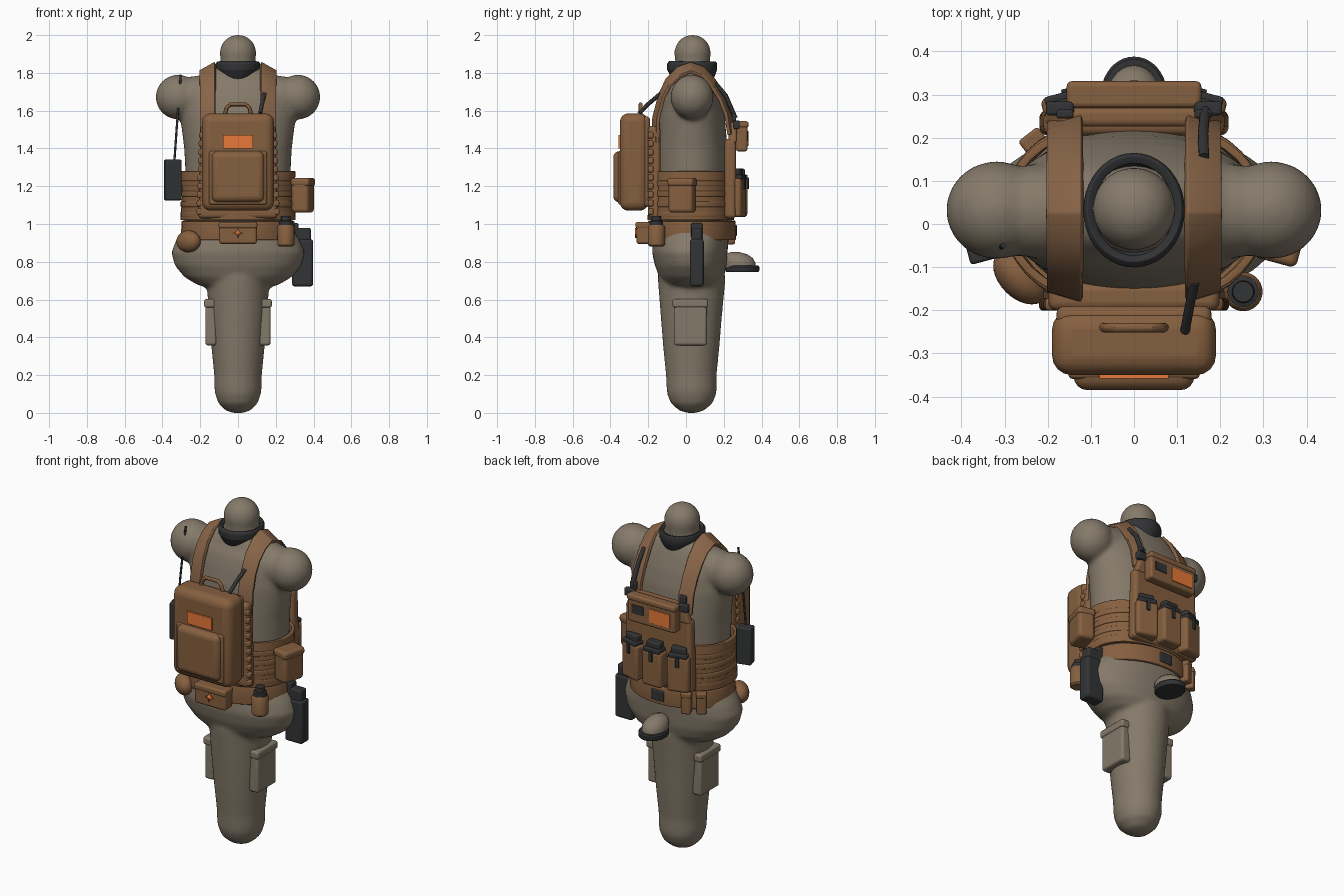
import bpy, bmesh, math
from mathutils import Vector, Matrix

cube = bpy.data.objects.get("Cube")
if cube:
    bpy.data.objects.remove(cube, do_unlink=True)


def material(name, r, g, b):
    m = bpy.data.materials.new(name)
    m.use_nodes = True
    m.diffuse_color = (r, g, b, 1)
    bsdf = m.node_tree.nodes["Principled BSDF"]
    bsdf.inputs["Base Color"].default_value = (r, g, b, 1)
    bsdf.inputs["Roughness"].default_value = 0.8
    return m


CLOTH = material("drab cloth", .235, .195, .145)
BROWN = material("coyote brown", .235, .115, .05)
STRAP = material("strap tan", .25, .13, .065)
DARK = material("charcoal", .032, .033, .035)
ORANGE = material("signal orange", .8, .19, .04)


def select(obs):
    bpy.ops.object.select_all(action='DESELECT')
    for ob in obs:
        ob.select_set(True)
    bpy.context.view_layer.objects.active = obs[0]


def finish(name, bm, mat, bevel=0, thick=0):
    """Turn a bmesh into a smooth-shaded object with optional thickness and bevel."""
    bmesh.ops.recalc_face_normals(bm, faces=bm.faces)
    me = bpy.data.meshes.new(name)
    bm.to_mesh(me)
    bm.free()
    ob = bpy.data.objects.new(name, me)
    bpy.context.collection.objects.link(ob)
    me.materials.append(mat)
    if thick:
        s = ob.modifiers.new("thickness", "SOLIDIFY")
        s.thickness, s.offset = thick, 0
    if bevel:
        b = ob.modifiers.new("soft edges", "BEVEL")
        b.width, b.segments, b.limit_method = bevel, 4, 'ANGLE'
    select([ob])
    bpy.ops.object.shade_smooth_by_angle(angle=math.radians(40))
    return ob


def placed(centre, turn):
    return Matrix.Translation(centre) @ Matrix.Rotation(math.radians(turn), 4, 'Z')


def box(name, centre, size, mat, bevel=.012, turn=0, taper=1):
    """Rounded box; turn is degrees about z, taper scales the top in x."""
    bm = bmesh.new()
    bmesh.ops.create_cube(bm, size=1)
    for v in bm.verts:
        k = taper if v.co.z > 0 else 1
        v.co = Vector((v.co.x * size[0] * k, v.co.y * size[1], v.co.z * size[2]))
    bm.transform(placed(centre, turn))
    return finish(name, bm, mat, bevel)


def ball(name, centre, radii, mat, turn=0):
    bm = bmesh.new()
    bmesh.ops.create_uvsphere(bm, u_segments=32, v_segments=18, radius=1)
    bm.transform(placed(centre, turn) @ Matrix.Diagonal((*radii, 1)))
    return finish(name, bm, mat)


def loft(name, rings, mat, x=0, thick=0, power=1.0, bevel=0):
    """Stack of oval rings (z, rx, ry, cy); closed unless it has a thickness."""
    bm, n, rows = bmesh.new(), 40, []
    for z, rx, ry, cy in rings:
        row = []
        for i in range(n):
            a = math.tau * i / n
            c, s = math.cos(a), math.sin(a)
            row.append(bm.verts.new((x + rx * math.copysign(abs(c) ** power, c),
                                     cy + ry * math.copysign(abs(s) ** power, s), z)))
        rows.append(row)
    for lo, hi in zip(rows, rows[1:]):
        for i in range(n):
            j = (i + 1) % n
            bm.faces.new((lo[i], lo[j], hi[j], hi[i]))
    if not thick:
        bm.faces.new(rows[0])
        bm.faces.new(rows[-1])
    return finish(name, bm, mat, bevel, thick)


def tube(name, points, radius, mat):
    cu = bpy.data.curves.new(name, 'CURVE')
    cu.dimensions, cu.bevel_depth, cu.use_fill_caps = '3D', radius, True
    sp = cu.splines.new('POLY')
    sp.points.add(len(points) - 1)
    for p, co in zip(sp.points, points):
        p.co = (*co, 1)
    cu.materials.append(mat)
    ob = bpy.data.objects.new(name, cu)
    bpy.context.collection.objects.link(ob)
    select([ob])
    bpy.ops.object.convert(target='MESH')
    bpy.ops.object.shade_smooth_by_angle()


# Body: torso, leg, neck, head and shoulders fused into one soft form
body = [loft("body", [(.665, .17, .09, .03), (.68, .22, .14, .03), (.72, .285, .17, .03),
                      (.78, .335, .19, .025), (.85, .353, .2, .02), (.91, .33, .2, .025),
                      (.98, .285, .195, .03), (1.2, .275, .19, .03), (1.4, .285, .19, .03),
                      (1.57, .307, .175, .03), (1.66, .307, .155, .03), (1.72, .287, .135, .03),
                      (1.76, .25, .115, .035), (1.795, .19, .1, .035), (1.84, .09, .085, .035)],
             CLOTH, power=.95),
        loft("leg", [(0, .025, .025, .03), (.012, .065, .065, .03), (.05, .104, .11, .03),
                     (.1, .121, .13, .03), (.13, .125, .133, .03), (.2, .126, .134, .028),
                     (.35, .141, .149, .028), (.5, .153, .161, .028), (.72, .168, .18, .03)], CLOTH),
        loft("neck", [(1.75, .09, .09, .035), (1.9, .094, .094, .035)], CLOTH),
        ball("head", (0, .035, 1.904), (.097, .097, .098), CLOTH)]
for s in (1, -1):
    body.append(ball("shoulder", (s * .318, .032, 1.672), (.118, .114, .118), CLOTH))
    body.append(ball("shoulder_slope", (s * .22, .03, 1.67), (.13, .11, .114), CLOTH))
select(body)
bpy.ops.object.join()
mod = body[0].modifiers.new("fuse", "REMESH")
mod.mode, mod.voxel_size, mod.use_smooth_shade = 'VOXEL', .012, True
mod = body[0].modifiers.new("blend", "SMOOTH")
mod.factor, mod.iterations = .5, 8

# Projecting foot with a flat sole
loft("foot", [(.77, .064, .084, .285), (.795, .066, .085, .282), (.82, .058, .078, .275),
              (.84, .04, .058, .265), (.852, .012, .02, .26)], CLOTH)
loft("foot_sole", [(.747, .073, .086, .298), (.753, .077, .09, .298),
                   (.773, .077, .09, .298), (.78, .071, .084, .298)], DARK)

# Collar
loft("collar", [(1.77, .086, .1, .035), (1.805, .098, .115, .034), (1.82, .107, .122, .032),
                (1.845, .107, .122, .032), (1.857, .1, .114, .035)], DARK, thick=.022, bevel=.004)

# Waist wrap with webbing rows, and belt
loft("waist_wrap", [(1.02, .295, .22, .025), (1.15, .288, .213, .025),
                    (1.28, .296, .21, .025)], BROWN, thick=.018, bevel=.004, power=.9)
for i in range(4):
    z = 1.05 + i * .055
    loft("waist_webbing", [(z - .015, .296, .219, .025), (z + .015, .296, .219, .025)],
         BROWN, thick=.016, power=.9, bevel=.005)
loft("belt", [(.915, .294, .225, .03), (1.015, .288, .222, .03)], BROWN, thick=.02, bevel=.005)
box("belt_buckle", (0, .257, .965), (.08, .025, .06), DARK, .006)

# Shoulder straps
path = [(-.175, 1.42), (-.17, 1.55), (-.14, 1.67), (-.1, 1.755), (-.04, 1.815), (.025, 1.838),
        (.09, 1.815), (.15, 1.75), (.2, 1.66), (.235, 1.57), (.255, 1.46)]
for s, side in ((1, "left"), (-1, "right")):
    bm = bmesh.new()
    rows = []
    for y, z in path:
        drop = .045 * max(0, min(1, (z - 1.6) / .2))
        rows.append([bm.verts.new((s * (.12 + .08 * t), .03 + (y - .03) * (1 - .12 * t),
                                   z + .012 - drop * t)) for t in (0, .5, 1)])
    for a, b in zip(rows, rows[1:]):
        for k in range(2):
            bm.faces.new((a[k], a[k + 1], b[k + 1], b[k]))
    finish(side + "_strap", bm, STRAP, .004, .02)
    box(side + "_strap_buckle", (s * .172, .268, 1.525), (.065, .032, .045), DARK, .008)
    box(side + "_strap_clip", (s * .16, .255, 1.565), (.04, .02, .045), DARK, .006)

# Panel behind the pack, with webbing loops at its edges
box("pack_panel", (0, -.168, 1.275), (.42, .065, .49), BROWN, .02, taper=.94)
for i in range(10):
    box("panel_webbing", (0, -.186, 1.065 + i * .045), (.44 - i * .003, .03, .034), BROWN, .01)

# Chest panel, admin pouch and its patches
box("chest_panel", (0, .235, 1.24), (.44, .06, .42), BROWN, .02, taper=.95)
box("chest_panel_top", (0, .248, 1.485), (.42, .045, .11), BROWN, .015, taper=.8)
box("chest_pouch", (0, .295, 1.46), (.305, .06, .15), BROWN, .012)
box("chest_pouch_flap", (0, .3, 1.527), (.312, .062, .034), BROWN, .012)
box("chest_orange_patch", (-.058, .326, 1.452), (.135, .008, .08), ORANGE, .001)
box("chest_dark_patch", (.085, .326, 1.464), (.075, .008, .05), DARK, .001)

# Three magazine pouches
for i in (-1, 0, 1):
    x, y, turn = i * .148, .287 - abs(i) * .018, -i * 15
    box("magazine_pouch", (x, y, 1.14), (.125, .075, .205), BROWN, .016, turn)
    box("magazine_top", (x, y, 1.258), (.088, .05, .07), DARK, .01, turn)
    box("magazine_flap", (x, y, 1.248), (.106, .078, .026), DARK, .007, turn)
    a = math.radians(turn)
    box("pull_tab", (x - .04 * math.sin(a), y + .04 * math.cos(a), 1.215),
        (.02, .012, .06), DARK, .003, turn)

# Backpack
box("backpack", (0, -.275, 1.328), (.38, .15, .515), BROWN, .045)
box("backpack_back", (0, -.215, 1.33), (.36, .05, .48), BROWN, .02)
box("backpack_pocket", (0, -.35, 1.25), (.28, .07, .27), BROWN, .032)
box("pocket_rim", (0, -.347, 1.245), (.305, .024, .285), BROWN, .011)
box("backpack_patch", (0, -.354, 1.435), (.16, .009, .072), ORANGE, .001)
tube("carry_handle", [(-.07, -.24, 1.58), (-.06, -.24, 1.615), (-.04, -.24, 1.633),
                      (.04, -.24, 1.633), (.06, -.24, 1.615), (.07, -.24, 1.58)], .011, BROWN)
tube("drink_hose", [(.118, -.248, 1.585), (.127, -.2, 1.635), (.14, -.135, 1.69)], .011, DARK)
tube("chest_hose", [(.162, .155, 1.745), (.16, .21, 1.68), (.165, .262, 1.56)], .012, DARK)

# Rear belt pouch with a four-point star plate
box("rear_belt_pouch", (0, -.225, .952), (.2, .075, .115), BROWN, .014)
box("rear_pouch_flap", (0, -.227, .994), (.204, .08, .035), BROWN, .011)
bm = bmesh.new()
bm.faces.new([bm.verts.new(((.01, .026)[i % 2 == 0] * math.cos(i * math.pi / 4), -.266,
                            .952 + (.01, .026)[i % 2 == 0] * math.sin(i * math.pi / 4)))
              for i in range(8)])
finish("pouch_star", bm, ORANGE, thick=.008)

# Other belt gear
ball("round_pouch", (-.262, -.122, .908), (.076, .05, .058), BROWN, -45)
loft("bottle", [(.882, .036, .036, -.157), (.89, .045, .045, -.157), (.985, .045, .045, -.157),
                (.995, .038, .038, -.157)], BROWN, x=.253)
loft("bottle_cap", [(.99, .036, .036, -.157), (1.015, .036, .036, -.157),
                    (1.018, .026, .026, -.157), (1.043, .024, .024, -.157)], DARK, x=.253)
for x, y, turn in ((-.165, .23, 22), (-.23, .187, 38)):
    box("small_belt_pouch", (x, y, .955), (.053, .05, .125), BROWN, .01, turn)
    box("small_pouch_flap", (x, y, 1.003), (.057, .054, .03), BROWN, .008, turn)

# Side pouch, holster and radio
box("side_pouch", (.343, -.02, 1.15), (.095, .135, .18), BROWN, .02, -15)
box("side_pouch_flap", (.344, -.02, 1.222), (.102, .143, .045), BROWN, .016, -15)
box("holster", (.342, .057, .795), (.112, .074, .25), DARK, .014)
box("holster_grip", (.343, .057, .935), (.085, .058, .09), DARK, .012)
box("holster_hanger", (.3, .057, .95), (.04, .06, .11), DARK, .008)
box("radio", (-.345, -.055, 1.233), (.085, .06, .215), DARK, .008, 15)
tube("radio_antenna", [(-.337, -.072, 1.33), (-.325, -.068, 1.5), (-.303, -.05, 1.79)], .006, DARK)

# Thigh pouches
for s, side in ((1, "left"), (-1, "right")):
    box(side + "_thigh_pouch", (s * .143, .023, .475), (.06, .175, .235), CLOTH, .014)
    box(side + "_thigh_flap", (s * .147, .023, .58), (.064, .188, .045), CLOTH, .012)
